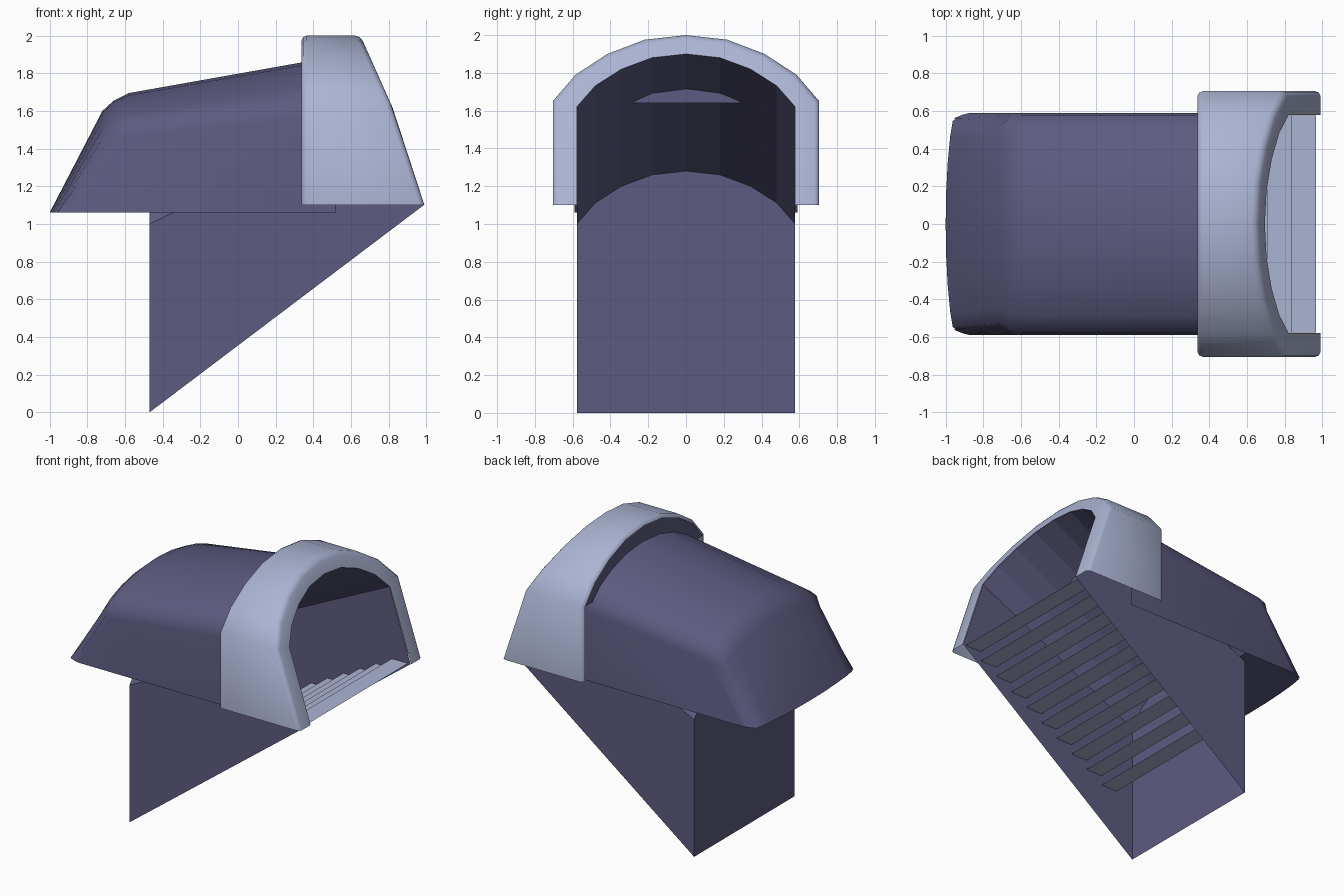
import bpy, bmesh, math

if "Cube" in bpy.data.objects:
    bpy.data.objects.remove(bpy.data.objects["Cube"])


def material(name, rgb):
    m = bpy.data.materials.new(name)
    m.diffuse_color = (*rgb, 1)
    m.use_nodes = True
    m.node_tree.nodes["Principled BSDF"].inputs["Base Color"].default_value = m.diffuse_color
    return m


PURPLE = material("dusk purple", (0.108, 0.104, 0.215))
PALE = material("pale blue", (0.41, 0.455, 0.65))


def make(name, verts, faces, mat, smooth=None):
    """Mesh object from points and faces, doubles merged, normals consistent."""
    bm = bmesh.new()
    vs = [bm.verts.new(v) for v in verts]
    for f in faces:
        bm.faces.new([vs[i] for i in f])
    bmesh.ops.remove_doubles(bm, verts=bm.verts, dist=0.0005)
    bmesh.ops.recalc_face_normals(bm, faces=bm.faces)
    me = bpy.data.meshes.new(name)
    bm.to_mesh(me)
    bm.free()
    ob = bpy.data.objects.new(name, me)
    bpy.context.collection.objects.link(ob)
    me.materials.append(mat)
    if smooth:
        bpy.context.view_layer.objects.active = ob
        ob.select_set(True)
        bpy.ops.object.shade_smooth_by_angle(angle=math.radians(smooth))
        ob.select_set(False)
    return ob


def mirror(half):
    """Half section running from the +y foot to the crown, completed to the -y foot."""
    return half + [(x, -y, z) for x, y, z in reversed(half[:-1])]


def loft(sections):
    n = len(sections[0])
    verts = [p for s in sections for p in s]
    faces = []
    for i in range(len(sections) - 1):
        a, b = i * n, (i + 1) * n
        faces += [(a + j, a + j + 1, b + j + 1, b + j) for j in range(n - 1)]
    return verts, faces


# arch shape: fraction of half width, fraction of rise from shoulder to crown
ARCH = [(1, 0), (0.83, 0.4), (0.59, 0.715), (0.31, 0.93), (0, 1)]
# hood arch with an eased shoulder
HOOD_ARCH = [(1, -0.35), (0.975, 0.06)] + ARCH[1:]


def front_x(z, back=0.0):
    """Raked front edge of the entrance."""
    if z < 1.62:
        return 0.99 - back - (z - 1.1) * 0.17 / 0.52
    return 0.82 - back - (z - 1.62) * 0.17 / 0.38


def band(w, foot, shoulder, crown, xf):
    pts = [(w, foot)] + [(w * a, shoulder + (crown - shoulder) * b) for a, b in ARCH]
    return mirror([(xf(z), y, z) for y, z in pts])


# entrance frame: open arched shell with eased rims and a raked front face
outer, eased, lip = (0.705, 1.1, 1.65, 2.0), (0.697, 1.1, 1.646, 1.992), (0.68, 1.1, 1.64, 1.975)
inner = (0.578, 1.1, 1.62, 1.9)
verts, faces = loft([
    band(*lip, lambda z: 0.338),
    band(*eased, lambda z: 0.346),
    band(*outer, lambda z: 0.365),
    band(*outer, lambda z: front_x(z, 0.027)),
    band(*eased, lambda z: front_x(z, 0.008)),
    band(*lip, front_x),
    band(*inner, front_x),
])
make("entrance_frame", verts, faces, PALE, 45)

# gable closing the back of the frame above shoulder height
gable = [(0.345, y, z) for _, y, z in band(*lip, front_x)[1:-1]]
make("frame_gable", gable, [tuple(range(len(gable)))], PURPLE)


# hood: arched roof with rounded, sloping back
def hood_section(w, foot_x, foot_w, sx, sz, cx, cz):
    half = [(foot_x, foot_w, 1.06)]
    half += [(sx + (cx - sx) * b, w * a, sz + (cz - sz) * b) for a, b in HOOD_ARCH]
    return mirror(half)


hood = [
    hood_section(0.56, -0.96, 0.56, -0.96, 1.06, -1.0, 1.06),
    hood_section(0.54, -0.96, 0.56, -0.71, 1.46, -0.72, 1.60),
    hood_section(0.575, -0.91, 0.58, -0.66, 1.51, -0.66, 1.655),
    hood_section(0.59, -0.87, 0.59, -0.60, 1.52, -0.58, 1.695),
    hood_section(0.59, 0.52, 0.59, 0.52, 1.66, 0.52, 1.89),
]
verts, faces = loft(hood)
make("hood", verts, faces, PURPLE, 50)

# underside of the hood behind the stairwell
foot = hood[0][1:-1]
under = [(-0.47, 0.59, 1.06), (-0.87, 0.59, 1.06)] + foot
under += [(-0.87, -0.59, 1.06), (-0.47, -0.59, 1.06)]
make("hood_underside", under, [tuple(range(len(under)))], PURPLE)

# stairwell: thin tunnel running down from the entrance, open below
top = band(*inner, lambda z: front_x(z) - 0.004)
low = band(0.578, 0.0, 1.0, 1.28, lambda z: -0.47)
verts, faces = loft([low, top])
faces.append(tuple(range(len(low))))
make("stairwell", verts, faces, PURPLE)

# stair treads: thin open planks stepping down
STEP, RISE = 0.13, 0.07
for i in range(10):
    x, z = 0.965 - i * STEP, 1.1 - i * RISE
    make(f"tread_{i + 1}",
         [(x, -0.577, z), (x, 0.577, z), (x - STEP, 0.577, z), (x - STEP, -0.577, z)],
         [(0, 1, 2, 3)], PALE)
